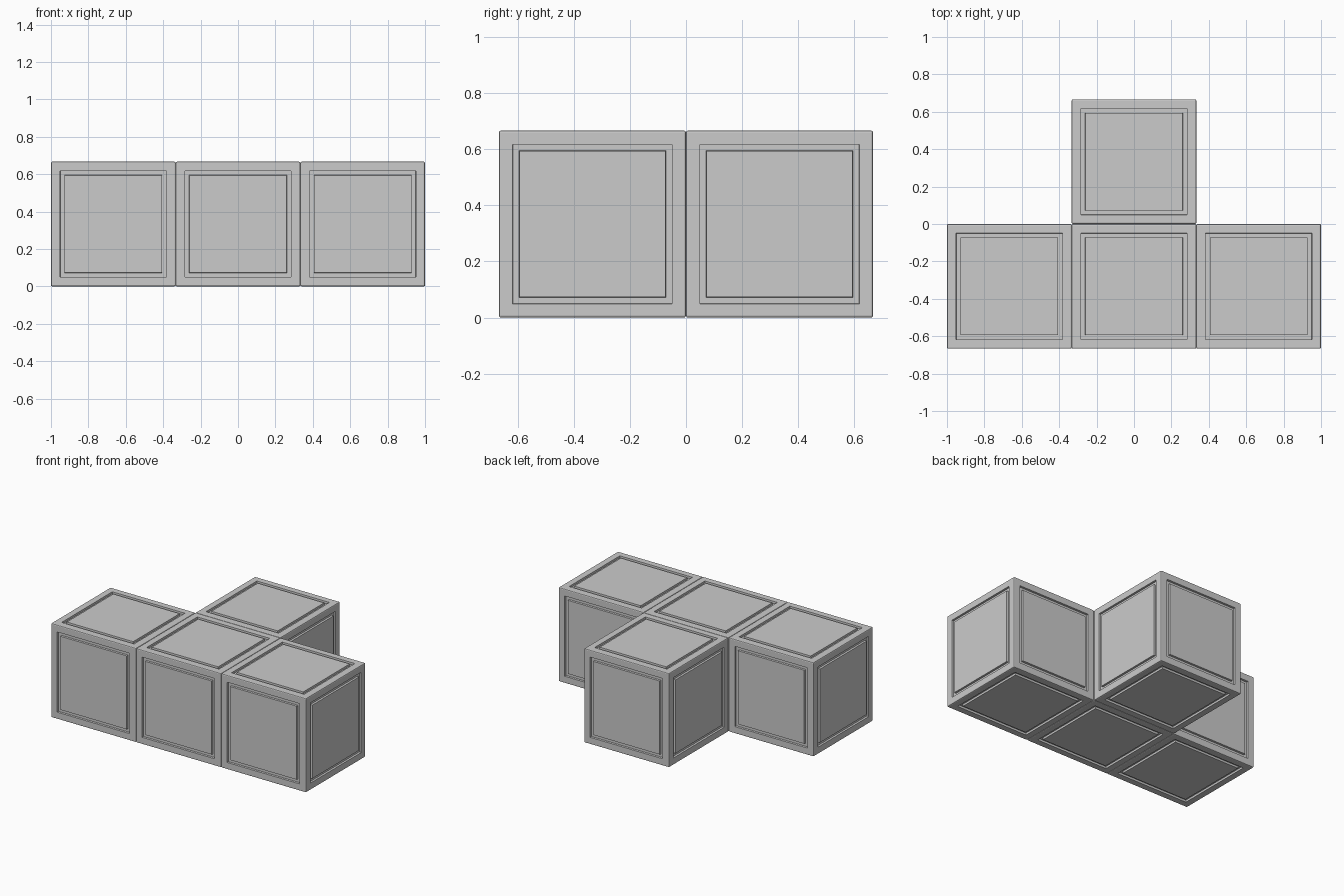
import bpy
import bmesh
from mathutils import Matrix

if "Cube" in bpy.data.objects:
    bpy.data.objects.remove(bpy.data.objects["Cube"])

PITCH = 2 / 3      # cube spacing and size
BEVEL = 0.007      # softened outer edges
RIM = 0.049        # frame width around each face
GROOVE = 0.024     # groove width
DEPTH = 0.014      # groove depth


def make_block(name, location):
    bm = bmesh.new()
    bmesh.ops.create_cube(bm, size=PITCH)
    bmesh.ops.bevel(bm, geom=bm.edges[:], offset=BEVEL, segments=2,
                    profile=0.5, affect='EDGES')
    bm.normal_update()
    # the six large faces get a rim, a sunken groove and a flush centre panel
    panels = [f for f in bm.faces if f.calc_area() > 0.2]
    steps = [(RIM - BEVEL, 0), (0.001, -DEPTH),
             (GROOVE - 0.002, 0), (0.001, DEPTH)]
    for thickness, depth in steps:
        bmesh.ops.inset_individual(bm, faces=panels, thickness=thickness,
                                   depth=depth, use_even_offset=True)
        bm.normal_update()
    mesh = bpy.data.meshes.new(name)
    bm.to_mesh(mesh)
    bm.free()
    block = bpy.data.objects.new(name, mesh)
    block.location = location
    bpy.context.collection.objects.link(block)


# three blocks in a row along the front, one behind the middle
H = PITCH / 2
make_block("left_block", (-PITCH, -H, H))
make_block("middle_block", (0, -H, H))
make_block("right_block", (PITCH, -H, H))
make_block("back_block", (0, H, H))
